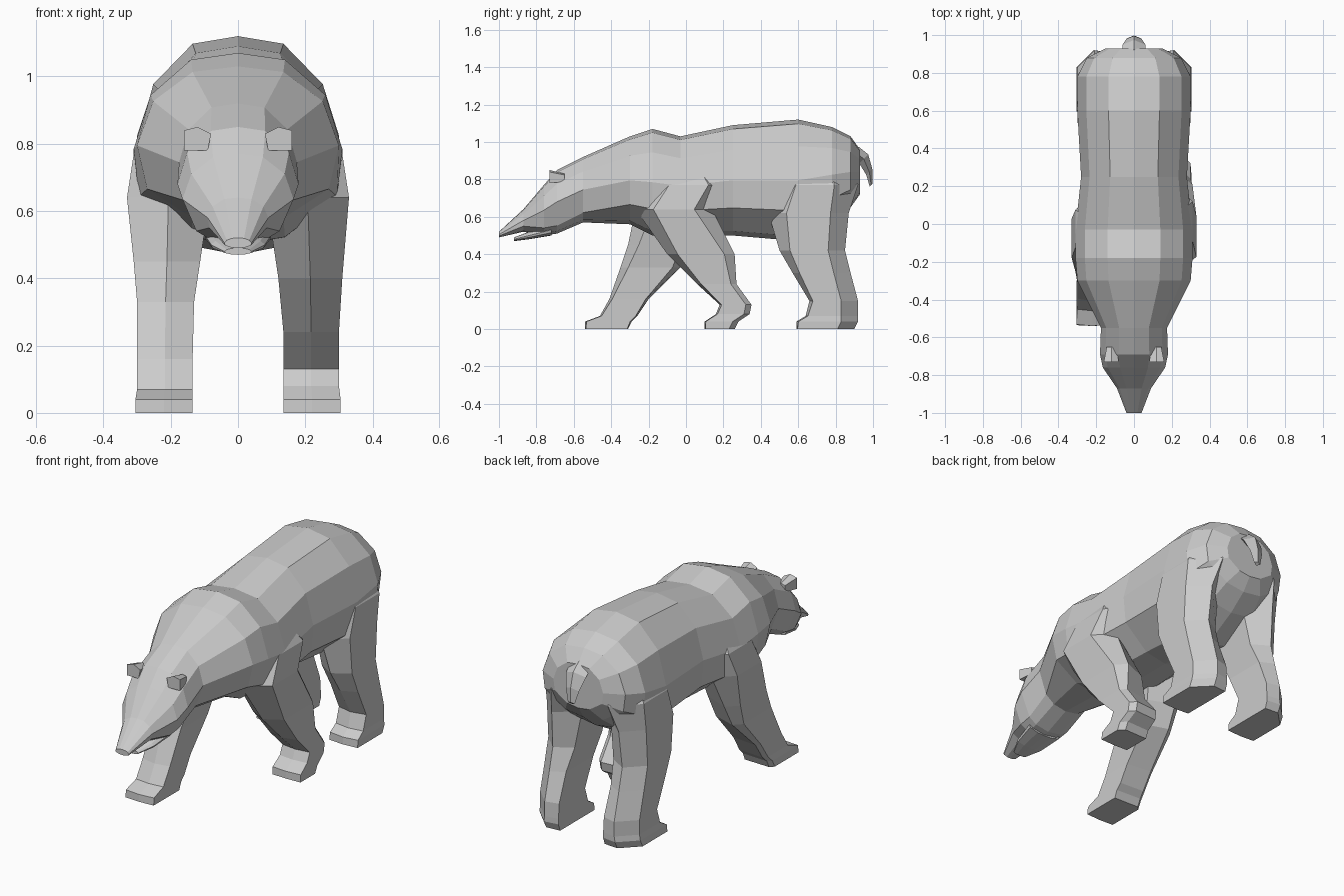
import bpy
import bmesh
from mathutils import Vector

cube = bpy.data.objects.get("Cube")
if cube:
    bpy.data.objects.remove(cube, do_unlink=True)

fur = bpy.data.materials.new("grey_fur")
fur.use_nodes = True
fur.diffuse_color = (.6, .6, .6, 1)
fur.node_tree.nodes["Principled BSDF"].inputs["Base Color"].default_value = fur.diffuse_color


def loft(name, rings):
    """Skin a list of equal-sized point rings and close both ends."""
    bm = bmesh.new()
    loops = [[bm.verts.new(point) for point in ring] for ring in rings]
    for near, far in zip(loops, loops[1:]):
        for i in range(len(near)):
            bm.faces.new((near[i - 1], near[i], far[i], far[i - 1]))
    bm.faces.new(loops[0])
    bm.faces.new(loops[-1])
    bmesh.ops.recalc_face_normals(bm, faces=bm.faces)
    mesh = bpy.data.meshes.new(name)
    bm.to_mesh(mesh)
    bm.free()
    mesh.materials.append(fur)
    obj = bpy.data.objects.new(name, mesh)
    bpy.context.collection.objects.link(obj)


def trunk_ring(y, width, top, bottom, jowl=.95):
    """Symmetric cross-section; a small jowl tapers the lower side inwards."""
    half_height = (top - bottom) / 2
    middle = bottom + half_height
    half = [
        (width * .45, top - half_height * .07),
        (width * .84, middle + half_height * .56),
        (width, middle),
        (width * jowl, middle - half_height * (1.45 - jowl)),
        (width * .45, bottom + half_height * .08),
    ]
    right = [Vector((x, y, z)) for x, z in half]
    left = [Vector((-x, y, z)) for x, z in reversed(half)]
    return [Vector((0, y, top))] + right + [Vector((0, y, bottom))] + left


def leg_ring(side, z, front, back, outer, heel_cut):
    """Six-sided section, ridged in front, with the outer heel corner cut."""
    inner = .135 - max(0, z - .3) * .15
    bevel = (back - front) * (.02 + z / 3)
    outline = [
        ((inner + outer) / 2, front), (outer, front + bevel),
        (outer, back - max(bevel, heel_cut)), (outer - max(heel_cut, bevel), back),
        (inner, back - bevel), (inner, front + bevel),
    ]
    return [Vector((side * x, y, z)) for x, y in outline]


def leg(name, side, upper, toe, heel, heel_cut):
    """Loft the upper sections down to a flat paw between toe and heel."""
    paw = [(.04, toe, heel + .02, .305), (0, toe, heel, .305)]
    loft(name, [leg_ring(side, *station, heel_cut) for station in upper + paw])


# Head, neck and trunk from nose to rump: y, half-width, top, bottom, jowl
trunk = [
    (-1, .04, .52, .49),
    (-.87, .09, .64, .52),
    (-.76, .165, .77, .5, .75),
    (-.69, .18, .85, .51, .7),
    (-.55, .175, .92, .57, .75),
    (-.3, .3, 1.03, .56, .9),
    (-.18, .31, 1.07, .5),
    (-.03, .31, 1.03, .5),
    (.25, .28, 1.09, .5),
    (.6, .3, 1.12, .47),
    (.78, .3, 1.08, .57),
    (.88, .25, 1.03, .65),
    (.93, .15, .96, .72),
]
loft("body", [trunk_ring(*station) for station in trunk])

# Lower jaw
jaw = [(-.92, .04, .49, .47), (-.84, .08, .52, .48), (-.72, .1, .56, .5)]
loft("lower_jaw", [trunk_ring(*station) for station in jaw])

# Ears: small upright wedges narrowing towards the back
for label, side in (("left", 1), ("right", -1)):
    outline = [(.09, .78), (.08, .83), (.12, .85), (.16, .84), (.16, .78)]
    front = [Vector((side * x, -.73, z)) for x, z in outline]
    centre = Vector((side * .12, -.65, .8))
    rear = []
    for point in front:
        shrunk = point.lerp(centre, .4)
        shrunk.y = centre.y
        rear.append(shrunk)
    loft(label + "_ear", [front, rear])

# Tail: short hanging strip that tapers to its tip
tail = []
for y, z, width in ((.9, .95, .06), (.95, .91, .06), (.98, .84, .04), (.99, .77, .02)):
    thickness = width * .4
    tail.append([
        Vector((-width, y, z)),
        Vector((0, y + thickness, z + thickness)),
        Vector((width, y, z)),
        Vector((0, y - thickness, z - thickness)),
    ])
loft("tail", tail)

# Front leg stretched forward: z, front, back, outer side
stretched = [
    (.92, -.2, .12, .22),
    (.77, -.25, .2, .31),
    (.64, -.27, .12, .33),
    (.45, -.31, .03, .31),
    (.33, -.35, -.03, .3),
    (.16, -.41, -.2, .3),
    (.07, -.46, -.26, .3),
]
leg("right_front_leg", -1, stretched, toe=-.54, heel=-.31, heel_cut=.02)

# Front leg trailing back
trailing = [
    (.92, -.18, .15, .22),
    (.77, -.22, .25, .31),
    (.64, -.27, .14, .33),
    (.4, -.1, .26, .31),
    (.24, .06, .27, .3),
    (.13, .18, .35, .3),
    (.08, .16, .34, .3),
]
leg("left_front_leg", 1, trailing, toe=.1, heel=.26, heel_cut=.03)

# Hind legs: broad thigh, hock and flat paw
hind = [
    (.92, .55, .87, .22),
    (.77, .46, .92, .3),
    (.62, .44, .87, .3),
    (.42, .5, .85, .3),
    (.3, .57, .88, .3),
    (.15, .66, .92, .3),
    (.07, .64, .92, .3),
]
for label, side in (("left", 1), ("right", -1)):
    leg(label + "_hind_leg", side, hind, toe=.59, heel=.9, heel_cut=.09)
